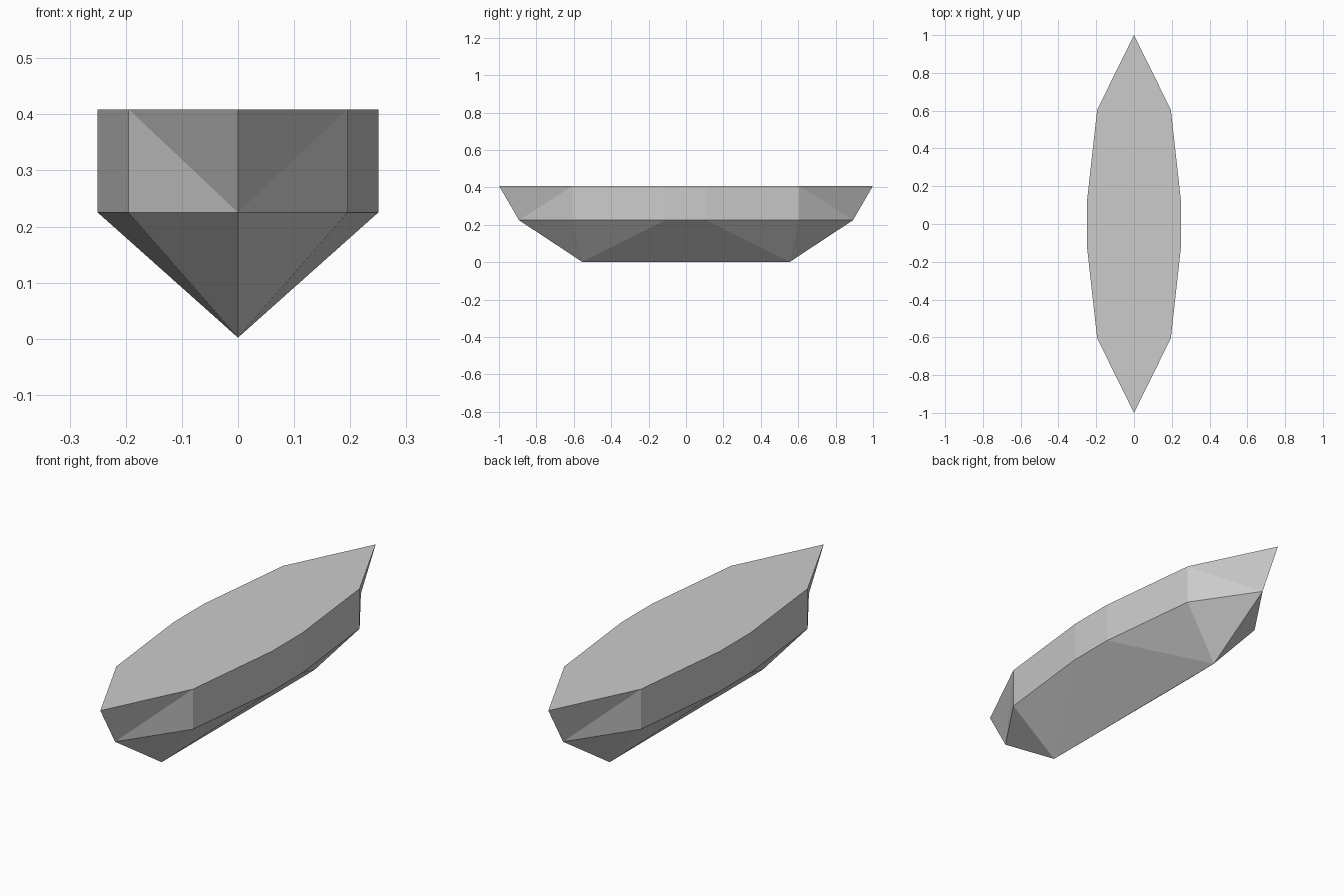
import bpy, bmesh

if "Cube" in bpy.data.objects:
    bpy.data.objects.remove(bpy.data.objects["Cube"])

bm = bmesh.new()


def ring(tip, z):
    """Pointed ten-sided hull outline, anticlockwise from the stern tip."""
    quarter = [(0.195, 0.605), (0.25, 0.11)]
    right = quarter + [(x, -y) for x, y in reversed(quarter)]
    outline = [(0, tip)] + right + [(0, -tip)] + [(-x, -y) for x, y in right]
    return [bm.verts.new((x, y, z)) for x, y in outline]


# Hull outlines and keel line
deck = ring(1.0, 0.409)
chine = ring(0.893, 0.225)
stern, bow = [bm.verts.new((0, y, 0.002)) for y in (0.555, -0.555)]
bm.faces.new(deck)

# Upper side strip: triangles at the tips, quads along the sides
for i in range(10):
    j = (i + 1) % 10
    a, b, c, d = deck[i], deck[j], chine[j], chine[i]
    if i in (0, 5):
        bm.faces.new((a, b, d))
        bm.faces.new((b, c, d))
    elif j in (0, 5):
        bm.faces.new((a, b, c))
        bm.faces.new((a, c, d))
    else:
        bm.faces.new((a, b, c, d))

# Lower V-shaped bottom
for i in range(10):
    a, b = chine[i], chine[(i + 1) % 10]
    if i == 2:
        bm.faces.new((a, b, bow, stern))
    elif i == 7:
        bm.faces.new((a, b, stern, bow))
    else:
        bm.faces.new((a, b, bow if 2 < i < 7 else stern))

bmesh.ops.recalc_face_normals(bm, faces=bm.faces)
mesh = bpy.data.meshes.new("boat_hull")
bm.to_mesh(mesh)
bm.free()
bpy.context.collection.objects.link(bpy.data.objects.new("boat_hull", mesh))
